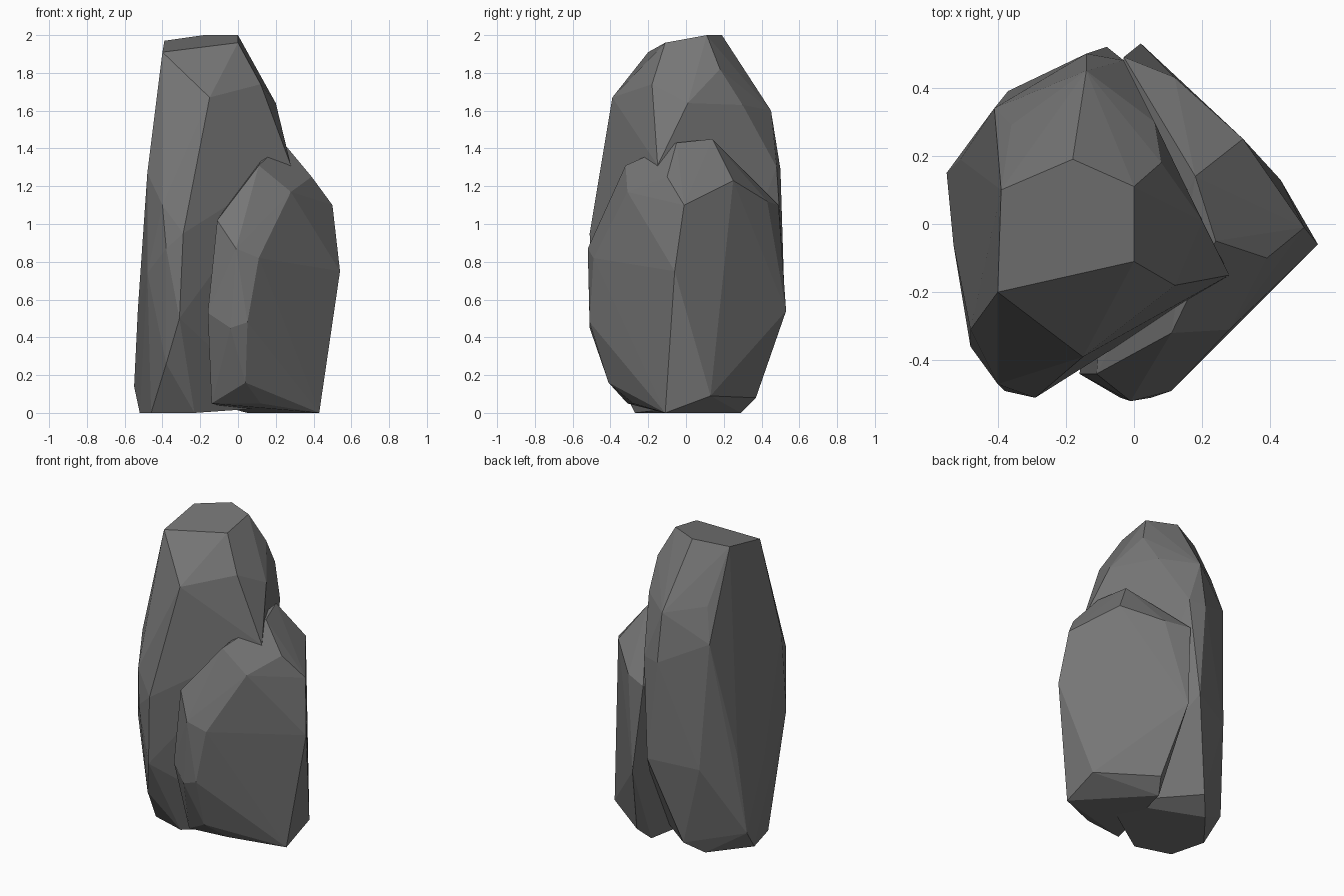
import bpy
import bmesh
from mathutils import Vector

# Remove only the default cube
default_cube = bpy.data.objects.get("Cube")
if default_cube:
    bpy.data.objects.remove(default_cube, do_unlink=True)


def make_material(name, colour):
    material = bpy.data.materials.new(name)
    material.use_nodes = True
    material.diffuse_color = colour
    for node in material.node_tree.nodes:
        if node.type == "BSDF_PRINCIPLED":
            node.inputs["Base Color"].default_value = colour
            node.inputs["Roughness"].default_value = 0.9
    return material


def chiselled_rock(name, corner_groups, material):
    """Wrap a faceted, flat-shaded convex boulder around its corner points."""
    bm = bmesh.new()
    for group in corner_groups:
        for corner in group:
            bm.verts.new(Vector(corner))
    hull = bmesh.ops.convex_hull(bm, input=bm.verts[:], use_existing_faces=False)

    # Drop corners that ended up inside the hull
    inside = [item for item in hull["geom_interior"]
              if isinstance(item, bmesh.types.BMVert)]
    bmesh.ops.delete(bm, geom=inside, context="VERTS")

    # Merge nearly coplanar triangles into broad facets
    bmesh.ops.dissolve_limit(bm, angle_limit=0.035, verts=bm.verts[:], edges=bm.edges[:])
    bmesh.ops.recalc_face_normals(bm, faces=bm.faces[:])

    mesh = bpy.data.meshes.new(name)
    bm.to_mesh(mesh)
    bm.free()
    mesh.materials.append(material)
    for face in mesh.polygons:
        face.use_smooth = False
    rock = bpy.data.objects.new(name, mesh)
    bpy.context.collection.objects.link(rock)
    return rock


stone_grey = make_material("stone grey", (0.18, 0.18, 0.18, 1))

# Tall boulder: flat cap, sloping shoulders, broad waist, narrow foot
tall_cap = [(-.4, -.2, 1.91), (0, -.11, 1.96), (0, .11, 2), (-.18, .19, 2), (-.39, .1, 1.97)]
tall_shoulder = [
    (-.15, -.39, 1.67), (.12, -.18, 1.74), (.08, .18, 1.82), (.2, .01, 1.64),
    (.06, .3, 1.63), (-.14, .45, 1.6), (-.36, .29, 1.64), (-.41, .34, 1.42),
    (.28, -.15, 1.31), (-.14, .5, 1.29), (-.03, .48, 1.3),
]
tall_waist = [
    (-.48, -.31, 1.27), (-.4, -.47, 1.1), (-.29, -.51, .95), (-.38, -.49, .87),
    (-.48, -.36, .74), (-.31, -.49, .5), (-.53, -.06, .55), (-.51, .19, .65),
    (-.37, .39, .6), (-.08, .52, .65),
]
tall_foot = [
    (-.38, -.4, .26), (-.55, .15, .14), (-.24, .37, .08), (-.46, -.2, 0),
    (-.52, .03, 0), (-.33, .27, 0), (-.23, -.27, 0), (.2, 0, .03),
]
chiselled_rock("tall_boulder", [tall_cap, tall_shoulder, tall_waist, tall_foot], stone_grey)

# Leaning boulder: ridge on top, wide slabs on the sides, undercut foot
lean_ridge = [
    (.18, .14, 1.45), (.24, -.05, 1.43), (.11, -.32, 1.31), (.39, -.1, 1.25),
    (.32, .25, 1.23), (.28, -.31, 1.17), (.12, .43, 1.12), (-.03, .49, 1.1),
    (.5, -.01, 1.1), (-.11, -.44, 1.02),
]
lean_slab = [
    (-.01, -.52, .87), (.11, -.49, .82), (.54, -.06, .75), (.02, .53, .54),
    (-.16, -.44, .53), (.05, -.51, .48), (-.04, -.51, .45),
]
lean_foot = [
    (.04, -.41, .16), (.43, .13, .09), (.1, .37, .08), (-.14, -.31, .05),
    (.12, -.28, .05), (.43, -.11, 0), (.05, .29, 0),
]
chiselled_rock("leaning_boulder", [lean_ridge, lean_slab, lean_foot], stone_grey)
